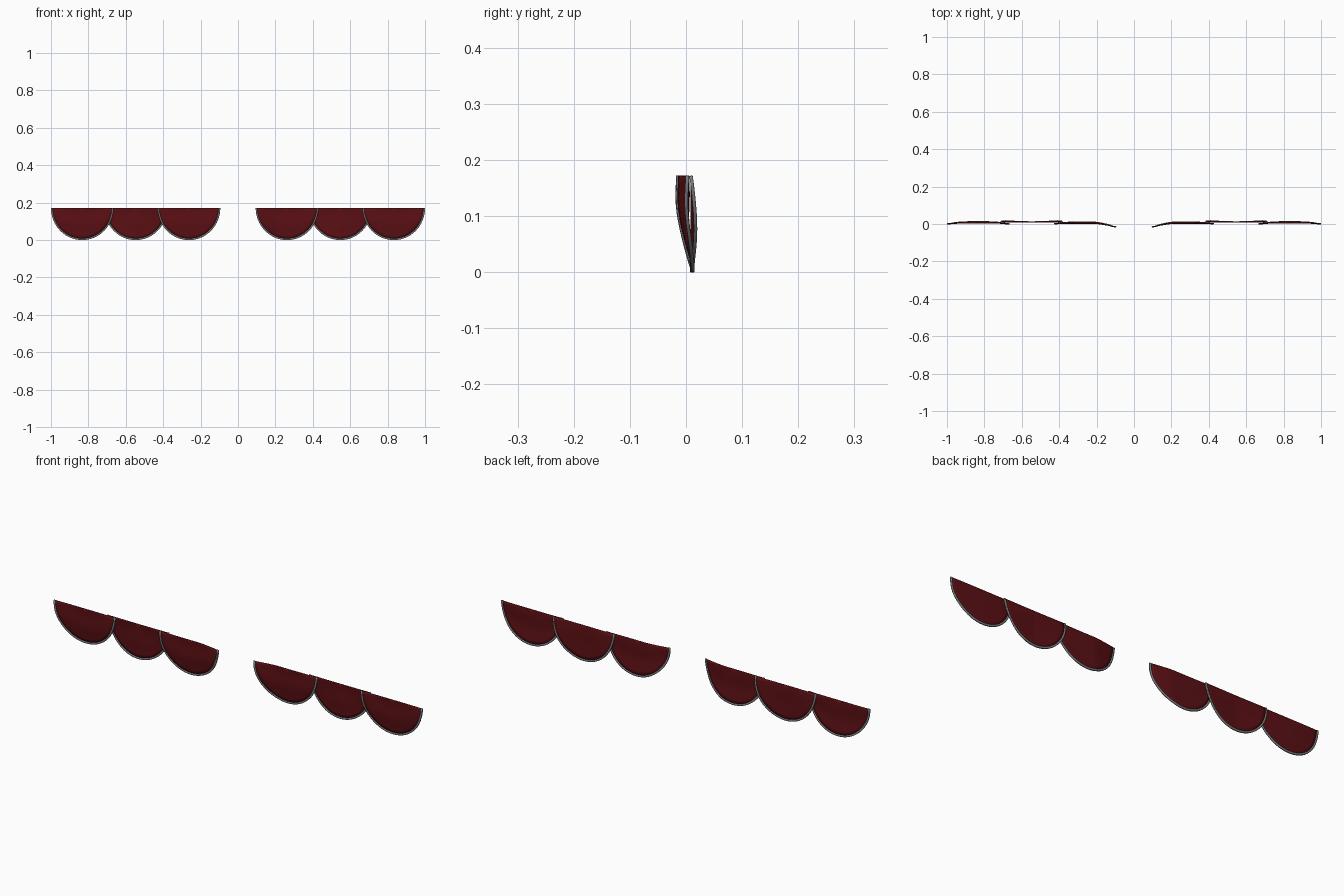
import bpy, bmesh, math

if "Cube" in bpy.data.objects:
    bpy.data.objects.remove(bpy.data.objects["Cube"])

TOP = 0.172      # height of the straight upper edge
HALF = 0.167     # half width of one swag


def material(name, rgb):
    m = bpy.data.materials.new(name)
    m.diffuse_color = (*rgb, 1)
    m.use_nodes = True
    m.node_tree.nodes["Principled BSDF"].inputs["Base Color"].default_value = m.diffuse_color
    return m


red = material("dark red cloth", (0.105, 0.005, 0.007))
grey = material("grey trim", (0.2, 0.205, 0.21))


# Depth of the hanging cloth: u runs across (-1..1), v runs down (0..1)
def ripple(u, v):
    return 0.0015 * math.sin(9 * v + 2 * u * u)


def outer_depth(u, v):
    return 0.001 + 0.003 * (1 - u * u) + 0.008 * v ** 2 + ripple(u, v)


def middle_depth(u, v):
    return 0.008 + 0.009 * math.sin(math.pi * v) * abs(u) + 0.003 * v + ripple(u, v) * 0.6


def inner_depth(u, v):
    curl = max(0, (-u - 0.3) / 0.7)
    return 0.002 + 0.008 * v ** 2 - 0.018 * curl ** 1.2 + ripple(u, v)


def half_disc(name, cx, depth, radii, thickness, mat, segs=32):
    """Half-round sheet built from rings, thickened and mirrored to the other side."""
    bm = bmesh.new()
    rings = []
    for r in radii:
        ring = []
        for i in range(segs + 1):
            a = math.pi + math.pi * i / segs
            u, v = r * math.cos(a), max(0, -r * math.sin(a))
            ring.append(bm.verts.new((cx + HALF * u, depth(u, v), TOP * (1 - v))))
        rings.append(ring)
    for a, b in zip(rings, rings[1:]):
        for i in range(segs):
            bm.faces.new((a[i], b[i], b[i + 1], a[i + 1]))
    bmesh.ops.remove_doubles(bm, verts=bm.verts, dist=1e-6)
    bmesh.ops.recalc_face_normals(bm, faces=bm.faces)
    for f in bm.faces:
        f.smooth = True
    me = bpy.data.meshes.new(name)
    bm.to_mesh(me)
    bm.free()
    me.materials.append(mat)
    ob = bpy.data.objects.new(name, me)
    bpy.context.collection.objects.link(ob)
    solid = ob.modifiers.new("thickness", 'SOLIDIFY')
    solid.thickness = thickness
    solid.offset = 0
    ob.modifiers.new("other_side", 'MIRROR').use_mirror_merge = False
    bpy.context.view_layer.objects.active = ob
    ob.select_set(True)
    bpy.ops.object.shade_smooth_by_angle(angle=math.radians(40))
    ob.select_set(False)


# Three overlapping swags per side, the middle one hanging behind
for name, cx, depth in (("outer", 0.833, outer_depth),
                        ("middle", 0.547, middle_depth),
                        ("inner", 0.262, inner_depth)):
    half_disc(name + "_swag", cx, depth, [0.96 * i / 10 for i in range(11)], 0.002, red)
    half_disc(name + "_trim", cx, depth, [0.95, 1.0], 0.006, grey)
